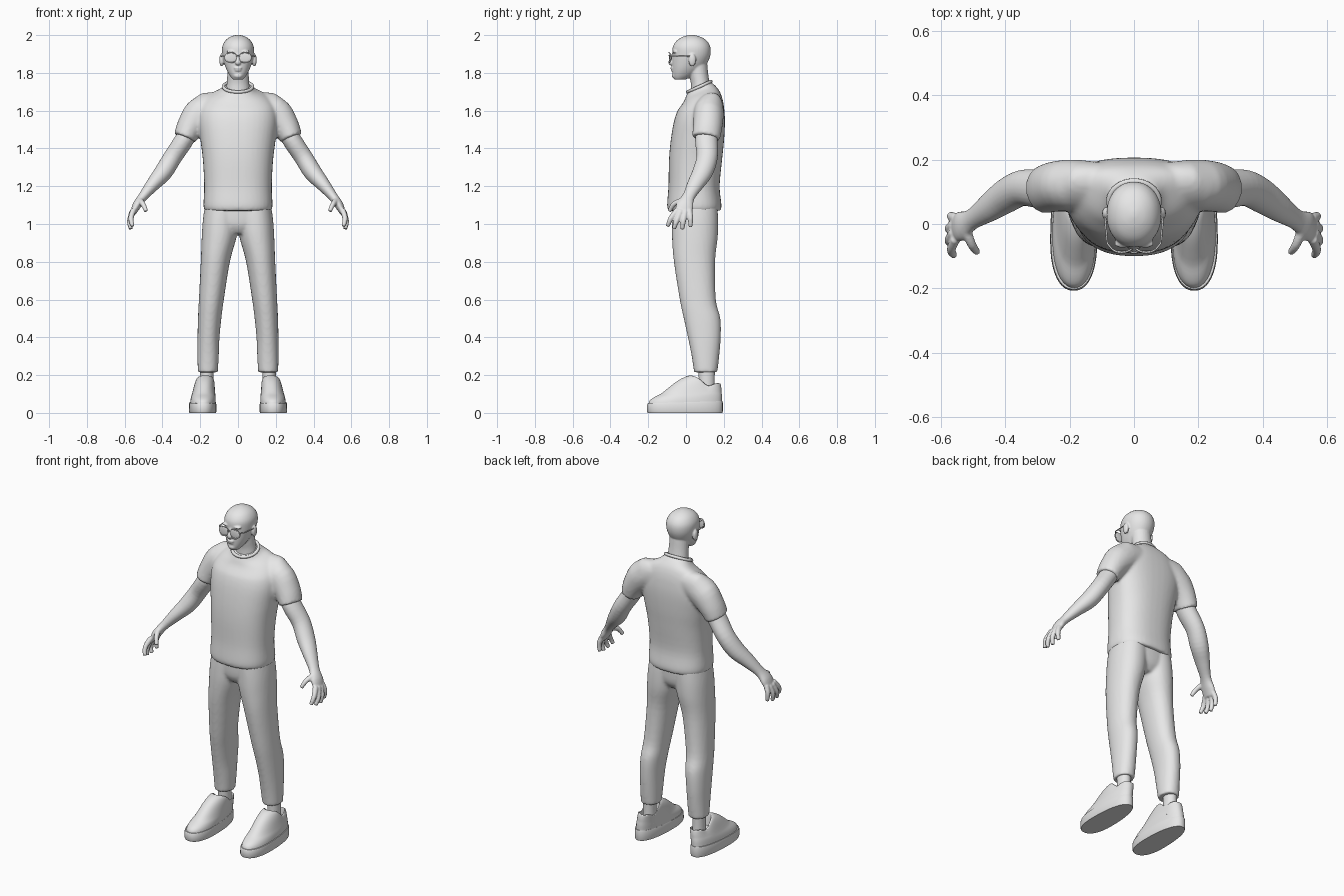
import bpy, bmesh, math
from mathutils import Vector, Matrix

GREY = bpy.data.materials.new("plain grey")
GREY.diffuse_color = (0.8, 0.8, 0.8, 1)


def spline(rows, sub=4):
    """Smooth in-between rows through the given sections."""
    out = []
    for i in range(len(rows) - 1):
        a, b, c, d = rows[max(i - 1, 0)], rows[i], rows[i + 1], rows[min(i + 2, len(rows) - 1)]
        for k in range(sub):
            t = k / sub
            out.append([0.5 * (2 * q + (r - p) * t + (2 * p - 5 * q + 4 * r - s) * t * t
                               + (3 * q - p - 3 * r + s) * t ** 3)
                        for p, q, r, s in zip(a, b, c, d)])
    return out + [list(rows[-1])]


def skin(bm, rings):
    loops = [[bm.verts.new(p) for p in ring] for ring in rings]
    n = len(loops[0])
    for a, b in zip(loops, loops[1:]):
        for i in range(n):
            bm.faces.new((a[i], a[(i + 1) % n], b[(i + 1) % n], b[i]))
    bm.faces.new(loops[0][::-1])
    bm.faces.new(loops[-1])


def stack(bm, rows, power=2.3, n=40, sub=4):
    """Level sections: z, centre x, half width, front y, widest y, back y."""
    rings = []
    for z, cx, rx, yf, yw, yb in spline(rows, sub):
        ring = []
        for i in range(n):
            a = 2 * math.pi * i / n
            c, s = math.cos(a), math.sin(a)
            px = math.copysign(abs(c) ** (2 / power), c)
            py = math.copysign(abs(s) ** (2 / power), s)
            ring.append((cx + rx * px, yw + py * ((yb - yw) if s > 0 else (yw - yf)), z))
        rings.append(ring)
    skin(bm, rings)


def limb(bm, rows, n=24, sub=4):
    """Sections along a path: x, y, z, radius across, radius front to back."""
    pts = spline(rows, sub)
    rings = []
    for i, (x, y, z, ru, rv) in enumerate(pts):
        t = (Vector(pts[min(i + 1, len(pts) - 1)][:3]) - Vector(pts[max(i - 1, 0)][:3])).normalized()
        ref = Vector((0, 1, 0))
        v = (ref - t * ref.dot(t)).normalized()
        u = v.cross(t)
        rings.append([Vector((x, y, z)) + u * ru * math.cos(a) + v * rv * math.sin(a)
                      for a in (2 * math.pi * k / n for k in range(n))])
    skin(bm, rings)


def ball(bm, loc, size):
    bmesh.ops.create_uvsphere(bm, u_segments=24, v_segments=14, radius=1,
                              matrix=Matrix.Translation(loc) @ Matrix.Diagonal((*size, 1)))


def finish(name, bm, voxel=0, smooth=4, mirror=False, angle=40):
    bmesh.ops.recalc_face_normals(bm, faces=bm.faces)
    me = bpy.data.meshes.new(name)
    bm.to_mesh(me)
    bm.free()
    me.materials.append(GREY)
    me.shade_smooth()
    me.set_sharp_from_angle(angle=math.radians(angle))
    ob = bpy.data.objects.new(name, me)
    bpy.context.collection.objects.link(ob)
    if voxel:
        m = ob.modifiers.new("fuse", 'REMESH')
        m.mode, m.voxel_size, m.use_smooth_shade = 'VOXEL', voxel, True
        m = ob.modifiers.new("soften", 'SMOOTH')
        m.factor, m.iterations = 0.5, smooth
    if mirror:
        m = ob.modifiers.new("mirror", 'MIRROR')
        m.use_mirror_merge = False
    return ob


def wire(name, points, r, cyclic=False, mirror=False):
    cu = bpy.data.curves.new(name, 'CURVE')
    cu.dimensions, cu.bevel_depth, cu.bevel_resolution = '3D', r, 2
    cu.use_fill_caps = True
    sp = cu.splines.new('POLY')
    sp.points.add(len(points) - 1)
    for p, q in zip(sp.points, points):
        p.co = (*q, 1)
    sp.use_cyclic_u = cyclic
    tmp = bpy.data.objects.new(name + "_path", cu)
    bm = bmesh.new()
    bm.from_mesh(tmp.to_mesh())
    tmp.to_mesh_clear()
    bpy.data.objects.remove(tmp)
    return finish(name, bm, mirror=mirror, angle=60)


# Shirt: body and both sleeves fused, neck line tilted down to the front
bm = bmesh.new()
stack(bm, [(1.07, 0, .176, -.093, .05, .183), (1.10, 0, .183, -.1, .05, .188),
           (1.20, 0, .179, -.093, .05, .178), (1.34, 0, .186, -.09, .06, .191),
           (1.45, 0, .2, -.08, .08, .202), (1.55, 0, .212, -.062, .1, .206),
           (1.62, 0, .2, -.037, .11, .2), (1.67, 0, .16, -.012, .11, .182),
           (1.705, 0, .095, 0, .09, .155), (1.73, 0, .076, .012, .075, .13)], power=2.4)
for s in (-1, 1):
    limb(bm, [(s * .09, .115, 1.625, .06, .075), (s * .19, .12, 1.59, .087, .08),
              (s * .25, .115, 1.52, .073, .078), (s * .282, .106, 1.455, .06, .074)])
for v in bm.verts:
    v.co.z += (v.co.y - .08) * .42 * min(max((v.co.z - 1.6) / .12, 0), 1) * (abs(v.co.x) < .2)
finish("shirt", bm, voxel=.009, smooth=5)

# Collar band
wire("collar", [(.077 * math.cos(a), .071 + .062 * math.sin(a), 1.727 + .028 * math.sin(a))
                for a in (math.pi * k / 24 for k in range(48))], .009, cyclic=True)

# Trousers
bm = bmesh.new()
for s in (-1, 1):
    stack(bm, [(.215, s * .16, .053, .043, .105, .166), (.3, s * .158, .056, .03, .1, .176),
               (.4, s * .156, .058, .01, .1, .184), (.5, s * .15, .062, -.012, .09, .182),
               (.6, s * .141, .066, -.033, .07, .158), (.8, s * .12, .077, -.064, .05, .154),
               (.93, s * .1, .092, -.074, .05, .168), (1.02, s * .092, .094, -.074, .05, .17),
               (1.1, s * .085, .09, -.07, .05, .166)], power=2.15)
stack(bm, [(.95, 0, .05, -.04, .05, .13), (1.0, 0, .15, -.066, .05, .16),
           (1.1, 0, .17, -.07, .05, .166)])
finish("trousers", bm, voxel=.009, smooth=4)

# Arms with hands
bm = bmesh.new()
limb(bm, [(.235, .115, 1.53, .045, .055), (.285, .108, 1.445, .05, .06),
          (.345, .112, 1.355, .049, .056), (.395, .088, 1.275, .048, .054),
          (.45, .05, 1.21, .037, .044), (.503, .014, 1.145, .025, .033),
          (.535, -.006, 1.1, .023, .046), (.556, -.012, 1.055, .015, .042)])
fingers = [((.553, -.045, 1.075), (.567, -.08, 1.03), (.558, -.097, .988)),
           ((.558, -.026, 1.07), (.574, -.05, 1.015), (.566, -.064, .975)),
           ((.558, -.003, 1.065), (.574, -.014, 1.015), (.567, -.02, .972)),
           ((.552, .018, 1.07), (.567, .024, 1.03), (.562, .024, .985)),
           ((.52, -.02, 1.125), (.503, -.064, 1.105), (.486, -.088, 1.068))]
for f in fingers:
    limb(bm, [(*p, r, r) for p, r in zip(f, (.016, .014, .011))], n=12)
finish("arms", bm, voxel=.005, smooth=3, mirror=True)

# Head with neck, nose, lips, chin, brow and ears
bm = bmesh.new()
stack(bm, [(1.764, 0, .026, -.062, -.035, -.005), (1.785, 0, .043, -.07, -.02, .04),
           (1.82, 0, .062, -.073, 0, .09), (1.86, 0, .076, -.074, .02, .117),
           (1.9, 0, .084, -.073, .03, .13), (1.94, 0, .083, -.069, .03, .128),
           (1.972, 0, .066, -.048, .03, .108), (1.992, 0, .039, -.014, .03, .074),
           (2.001, 0, .008, .02, .03, .04)], power=2.1)
limb(bm, [(0, .082, 1.67, .068, .058), (0, .076, 1.74, .06, .05),
          (0, .068, 1.79, .057, .05), (0, .06, 1.85, .056, .052)])
limb(bm, [(0, -.066, 1.9, .009, .008), (0, -.077, 1.872, .011, .01),
          (0, -.081, 1.855, .016, .013), (0, -.074, 1.847, .012, .01)], n=16)
ball(bm, (0, -.073, 1.825), (.022, .01, .006))
ball(bm, (0, -.07, 1.814), (.019, .011, .006))
ball(bm, (0, -.06, 1.785), (.024, .015, .015))
for s in (-1, 1):
    ball(bm, (s * .035, -.06, 1.912), (.028, .014, .008))
    ball(bm, (s * .087, .033, 1.868), (.012, .02, .034))
finish("head", bm, voxel=.0045, smooth=3)

# Glasses: rims, lenses, bridge and side arms
oval = [2 * math.pi * k / 28 for k in range(28)]
wire("glasses_rim", [(.038 + .031 * math.cos(a), -.089 + .012 * math.cos(a) ** 2,
                      1.881 + .027 * math.sin(a)) for a in oval], .003, True, True)
bm = bmesh.new()
ball(bm, (.038, -.085, 1.881), (.031, .004, .027))
finish("glasses_lens", bm, mirror=True)
wire("glasses_bridge", [(-.011, -.086, 1.888), (0, -.09, 1.892), (.011, -.086, 1.888)], .003)
wire("glasses_side_arm", [(.068, -.078, 1.89), (.083, -.06, 1.89), (.09, .02, 1.888),
                          (.09, .045, 1.875)], .003, mirror=True)

# Ankles
bm = bmesh.new()
stack(bm, [(.09, .166, .036, .065, .11, .155), (.16, .166, .035, .068, .11, .152),
           (.25, .165, .036, .065, .11, .153)], power=2)
finish("ankles", bm, mirror=True)

# Shoe soles
bm = bmesh.new()
stack(bm, [(0, .187, .07, -.203, -.05, .192), (.008, .187, .073, -.207, -.05, .195),
           (.045, .187, .072, -.206, -.05, .195), (.052, .187, .07, -.202, -.05, .193)], sub=1)
for v in bm.verts:
    v.co.z *= 1 + .6 * (v.co.y + .15) * (v.co.z > .03)
finish("soles", bm, mirror=True)

# Shoe uppers with an ankle opening, tongue raised and sides dipped
bm = bmesh.new()
stack(bm, [(.035, .186, .068, -.2, -.05, .19), (.065, .185, .067, -.192, -.03, .19),
           (.09, .183, .064, -.155, 0, .19), (.115, .18, .058, -.095, .04, .188),
           (.14, .177, .053, -.04, .07, .187), (.163, .174, .048, .015, .1, .184),
           (.167, .173, .044, .025, .1, .18), (.163, .172, .041, .032, .1, .176),
           (.12, .172, .041, .04, .1, .172)], power=2.2)
for v in bm.verts:
    k = min(max((v.co.z - .1) / .06, 0), 1)
    y = v.co.y
    v.co.z += k * ((.14 - y) * .27 - .03 * math.exp(-((y - .115) / .035) ** 2))
finish("shoe_uppers", bm, mirror=True, angle=60)
